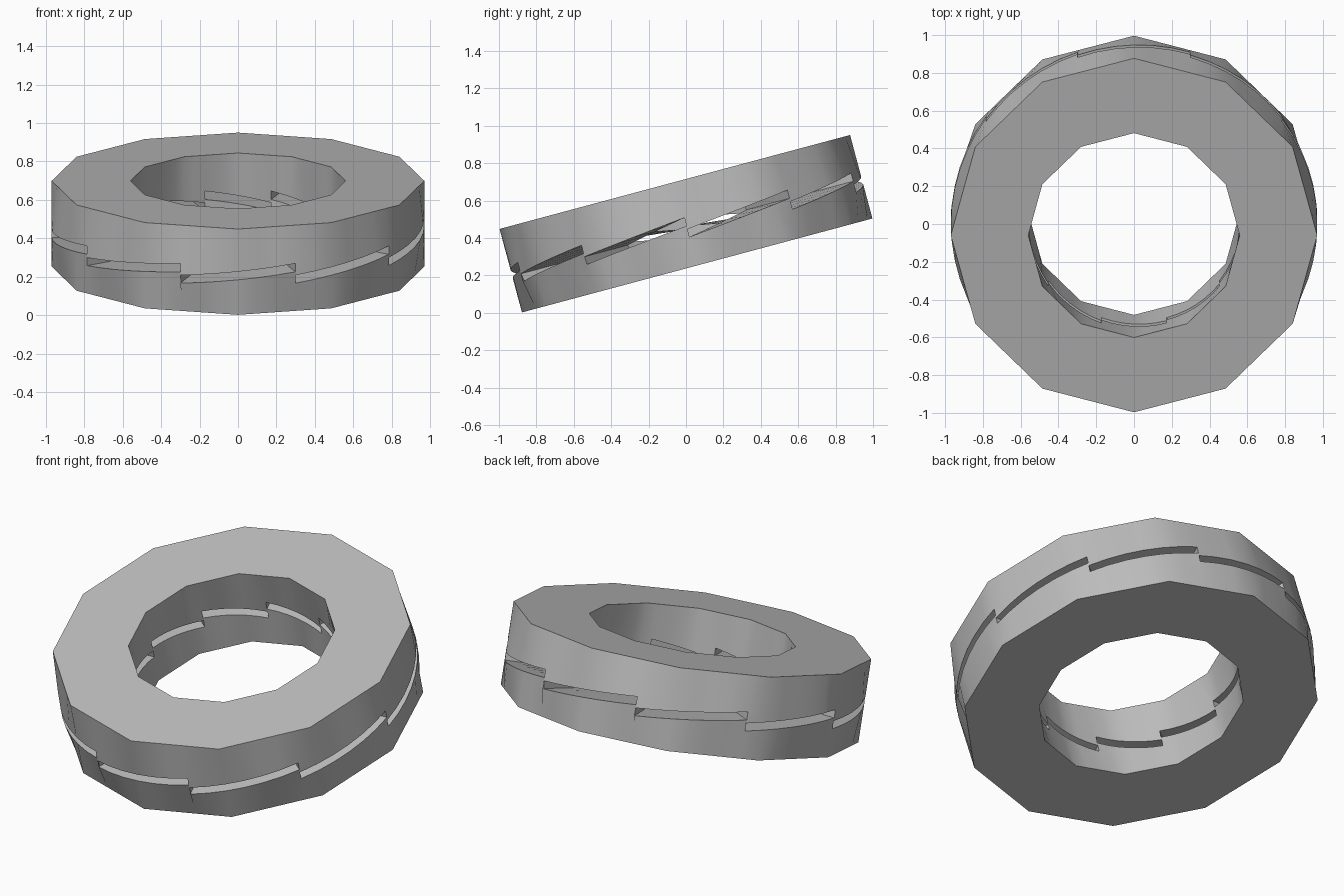
import bpy
import bmesh
from math import cos, sin, radians
from mathutils import Matrix

cube = bpy.data.objects.get("Cube")
if cube:
    bpy.data.objects.remove(cube, do_unlink=True)

OUTER, INNER = 0.97, 0.56
HALF = 0.231            # half the height of the stacked pair
TEETH, STEPS = 10, 6    # ramps per ring, segments per ramp
TILT = Matrix.Translation((0, 0, 0.476)) @ Matrix.Rotation(radians(15), 4, "X")

steel = bpy.data.materials.new("grey steel")
steel.use_nodes = True
grey = (0.5, 0.5, 0.5, 1)
steel.diffuse_color = grey
steel.node_tree.nodes["Principled BSDF"].inputs["Base Color"].default_value = grey


def polar(radius, degrees, z):
    a = radians(degrees)
    return (radius * cos(a), radius * sin(a), z)


def facet(radius, degrees):
    """Radius of a twelve-sided outline in the given direction."""
    return radius * cos(radians(15)) / cos(radians(degrees % 30 - 15))


def wedge_ring(name, cap_z, ramp_low, ramp_high):
    """Ring with a flat twelve-sided cap and round saw-tooth ramps opposite it."""
    bm = bmesh.new()
    total = TEETH * STEPS
    caps, ramps = {}, {}
    for radius in (OUTER, INNER):
        caps[radius] = []
        for i in range(total):
            deg = i * 360 / total
            caps[radius].append(bm.verts.new(polar(facet(radius, deg), deg, cap_z)))
        ramps[radius] = []
        for t in range(TEETH):
            ramps[radius].append([
                bm.verts.new(polar(radius, (t * STEPS + i) * 360 / total,
                                   ramp_low + (ramp_high - ramp_low) * i / STEPS))
                for i in range(STEPS + 1)])

    for t in range(TEETH):
        following = (t + 1) % TEETH
        for i in range(STEPS):
            a = t * STEPS + i
            b = (a + 1) % total
            # Outer and inner walls, joined to the step between teeth
            for radius in (OUTER, INNER):
                cap, ramp = caps[radius], ramps[radius]
                wall = [cap[a], cap[b]]
                if cap_z < 0 and i == STEPS - 1:
                    wall.append(ramp[following][0])
                wall += [ramp[t][i + 1], ramp[t][i]]
                if cap_z > 0 and i == 0:
                    wall.append(ramp[t - 1][-1])
                bm.faces.new(wall)
            # Flat cap and sloping ramp
            out, inn = ramps[OUTER][t], ramps[INNER][t]
            bm.faces.new((caps[OUTER][a], caps[OUTER][b], caps[INNER][b], caps[INNER][a]))
            bm.faces.new((out[i], out[i + 1], inn[i + 1], inn[i]))
        # Upright face of the step
        bm.faces.new((ramps[OUTER][t][-1], ramps[INNER][t][-1],
                      ramps[INNER][following][0], ramps[OUTER][following][0]))

    bmesh.ops.recalc_face_normals(bm, faces=bm.faces)
    bm.transform(TILT)
    mesh = bpy.data.meshes.new(name)
    bm.to_mesh(mesh)
    bm.free()
    mesh.materials.append(steel)
    ring = bpy.data.objects.new(name, mesh)
    bpy.context.collection.objects.link(ring)
    bpy.ops.object.select_all(action="DESELECT")
    ring.select_set(True)
    bpy.context.view_layer.objects.active = ring
    bpy.ops.object.shade_smooth_by_angle(angle=radians(35))


wedge_ring("lower_wedge_ring", -HALF, -0.073, -0.012)
wedge_ring("upper_wedge_ring", HALF, -0.03, 0.033)
